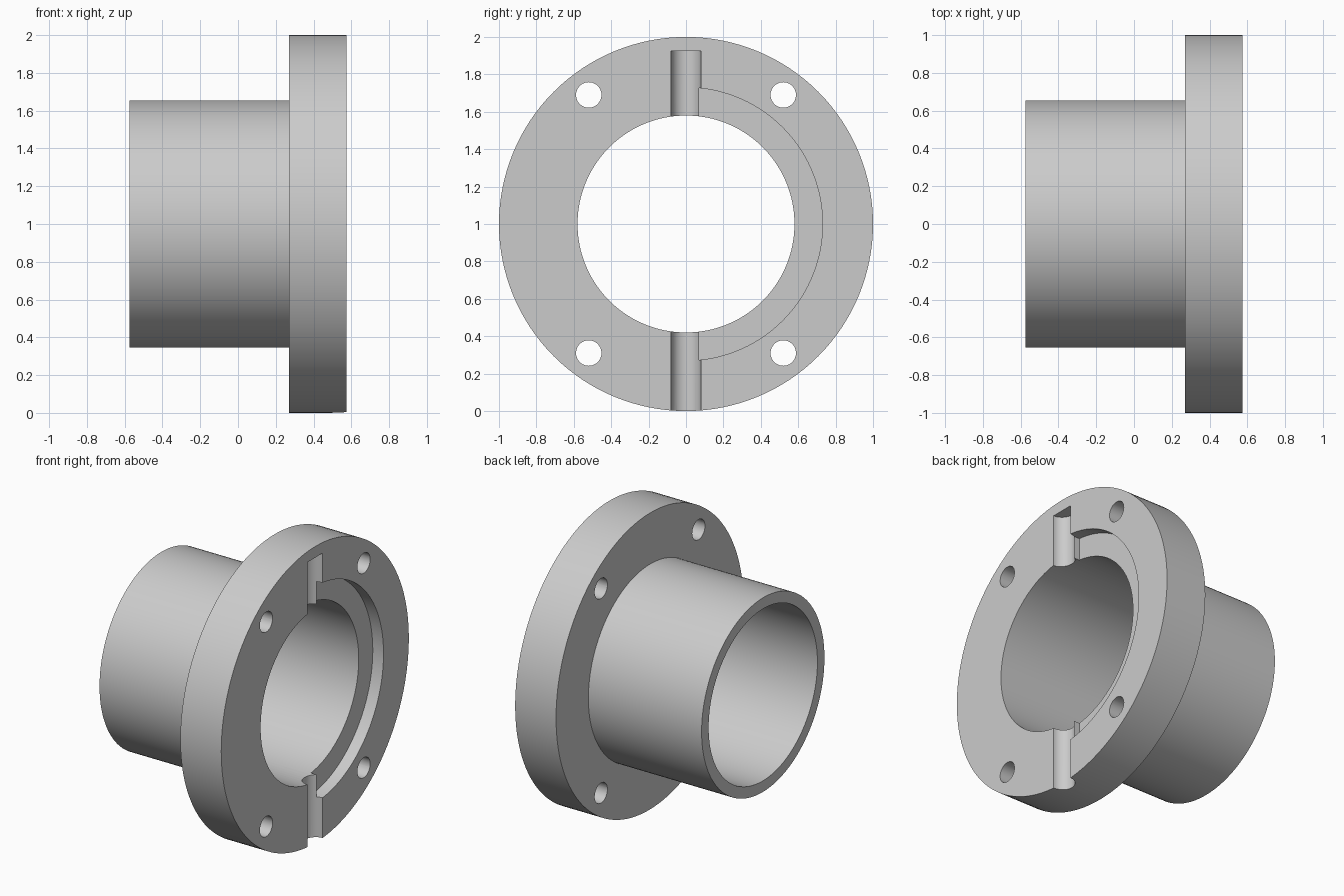
import bpy, bmesh, math
from mathutils import Matrix, Vector

cube = bpy.data.objects.get("Cube")
if cube:
    bpy.data.objects.remove(cube, do_unlink=True)

SEGMENTS = 128
AXIS_Z = 1.0
BACK, SHOULDER, FACE = -0.575, 0.27, 0.575
BORE, TUBE, FLANGE = 0.58, 0.655, 1.0

grey = bpy.data.materials.new("plain_grey")
grey.use_nodes = True
colour = (0.6, 0.6, 0.6, 1)
grey.diffuse_color = colour
grey.node_tree.nodes["Principled BSDF"].inputs["Base Color"].default_value = colour


def make_object(name, bm):
    bmesh.ops.recalc_face_normals(bm, faces=bm.faces)
    mesh = bpy.data.meshes.new(name)
    bm.to_mesh(mesh)
    bm.free()
    mesh.materials.append(grey)
    obj = bpy.data.objects.new(name, mesh)
    bpy.context.collection.objects.link(obj)
    return obj


def revolve(name, profile):
    """Spin a closed (x, radius) profile around the bore axis."""
    bm = bmesh.new()
    verts = [bm.verts.new((x, 0, AXIS_Z + r)) for x, r in profile]
    edges = [bm.edges.new((verts[i - 1], verts[i])) for i in range(len(verts))]
    bmesh.ops.spin(bm, geom=verts + edges, cent=(0, 0, AXIS_Z), axis=(1, 0, 0),
                   angle=math.tau, steps=SEGMENTS, use_merge=True)
    bmesh.ops.remove_doubles(bm, verts=bm.verts, dist=1e-5)
    return make_object(name, bm)


def rod(name, start, end, radius, sides):
    """Cylinder between two points."""
    start, end = Vector(start), Vector(end)
    span = end - start
    turn = span.to_track_quat("Z", "Y").to_matrix().to_4x4()
    bm = bmesh.new()
    bmesh.ops.create_cone(bm, cap_ends=True, segments=sides, radius1=radius,
                          radius2=radius, depth=span.length,
                          matrix=Matrix.Translation((start + end) / 2) @ turn)
    return make_object(name, bm)


def arc_recess(name, radius, start_y, floor_x, top_x):
    """Disc segment on the +y side, cut off by a straight chord."""
    limit = math.acos(start_y / radius)
    steps = SEGMENTS // 2
    bm = bmesh.new()
    verts = []
    for i in range(steps + 1):
        a = -limit + 2 * limit * i / steps
        verts.append(bm.verts.new((floor_x, radius * math.cos(a), AXIS_Z + radius * math.sin(a))))
    face = bm.faces.new(verts)
    raised = bmesh.ops.extrude_face_region(bm, geom=[face], use_keep_orig=True)["geom"]
    bmesh.ops.translate(bm, vec=(top_x - floor_x, 0, 0),
                        verts=[g for g in raised if isinstance(g, bmesh.types.BMVert)])
    return make_object(name, bm)


# Tube and flange in one turned body
body = revolve("flanged_sleeve", [
    (BACK, BORE), (BACK, TUBE), (SHOULDER, TUBE),
    (SHOULDER, FLANGE), (FACE, FLANGE), (FACE, BORE)])

# Bolt holes, half-round key grooves and the stepped recess
cutters = [rod("bolt_hole", (0.1, y, AXIS_Z + z), (0.7, y, AXIS_Z + z), 0.068, 40)
           for y in (-0.52, 0.52) for z in (-0.69, 0.69)]
cutters.append(rod("top_groove", (FACE, 0, 1.3), (FACE, 0, 1.925), 0.08, 48))
cutters.append(rod("bottom_groove", (FACE, 0, -0.2), (FACE, 0, 0.7), 0.08, 48))
cutters.append(arc_recess("recess", 0.73, 0.07, FACE - 0.08, FACE + 0.1))

bpy.ops.object.select_all(action="DESELECT")
body.select_set(True)
bpy.context.view_layer.objects.active = body
for cutter in cutters:
    cutter.hide_render = True
    cut = body.modifiers.new(cutter.name, "BOOLEAN")
    cut.operation = "DIFFERENCE"
    cut.solver = "EXACT"
    cut.object = cutter
    bpy.ops.object.modifier_apply(modifier=cut.name)
    bpy.data.objects.remove(cutter, do_unlink=True)

bpy.ops.object.shade_smooth_by_angle(angle=math.radians(30))
